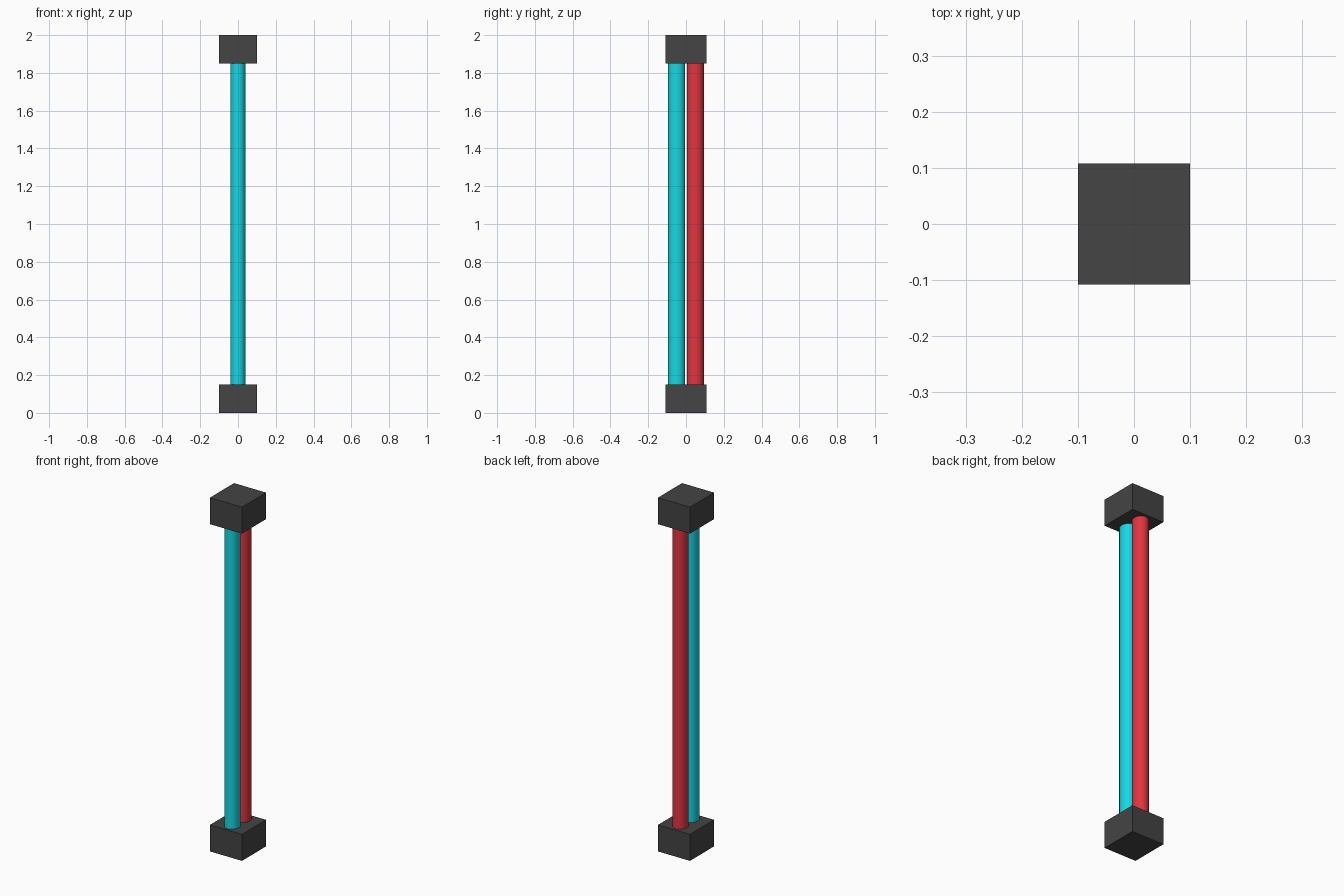
import bpy

if "Cube" in bpy.data.objects:
    bpy.data.objects.remove(bpy.data.objects["Cube"])


def paint(obj, name, color):
    mat = bpy.data.materials.new(name)
    mat.diffuse_color = color
    mat.use_nodes = True
    mat.node_tree.nodes["Principled BSDF"].inputs["Base Color"].default_value = mat.diffuse_color
    obj.data.materials.append(mat)
    return mat


def block(name, z):
    bpy.ops.mesh.primitive_cube_add(size=1, location=(0, 0, z))
    obj = bpy.context.object
    obj.name = name
    obj.scale = (0.2, 0.215, 0.15)
    paint(obj, name + "_dark", (0.06, 0.058, 0.06, 1))


def tube(name, y, color):
    # slightly oval rod running between the two end blocks
    bpy.ops.mesh.primitive_cylinder_add(vertices=16, radius=1, depth=1, location=(0, y, 1))
    obj = bpy.context.object
    obj.name = name
    obj.scale = (0.04, 0.045, 1.72)
    bpy.ops.object.transform_apply(location=False, rotation=False, scale=True)
    bpy.ops.object.shade_smooth_by_angle()
    paint(obj, name + "_color", color)


# End blocks
block("bottom_cap", 0.075)
block("top_cap", 1.925)

# Coloured rods
tube("front_rod", -0.049, (0.008, 0.68, 0.78, 1))
tube("back_rod", 0.049, (0.75, 0.035, 0.05, 1))
